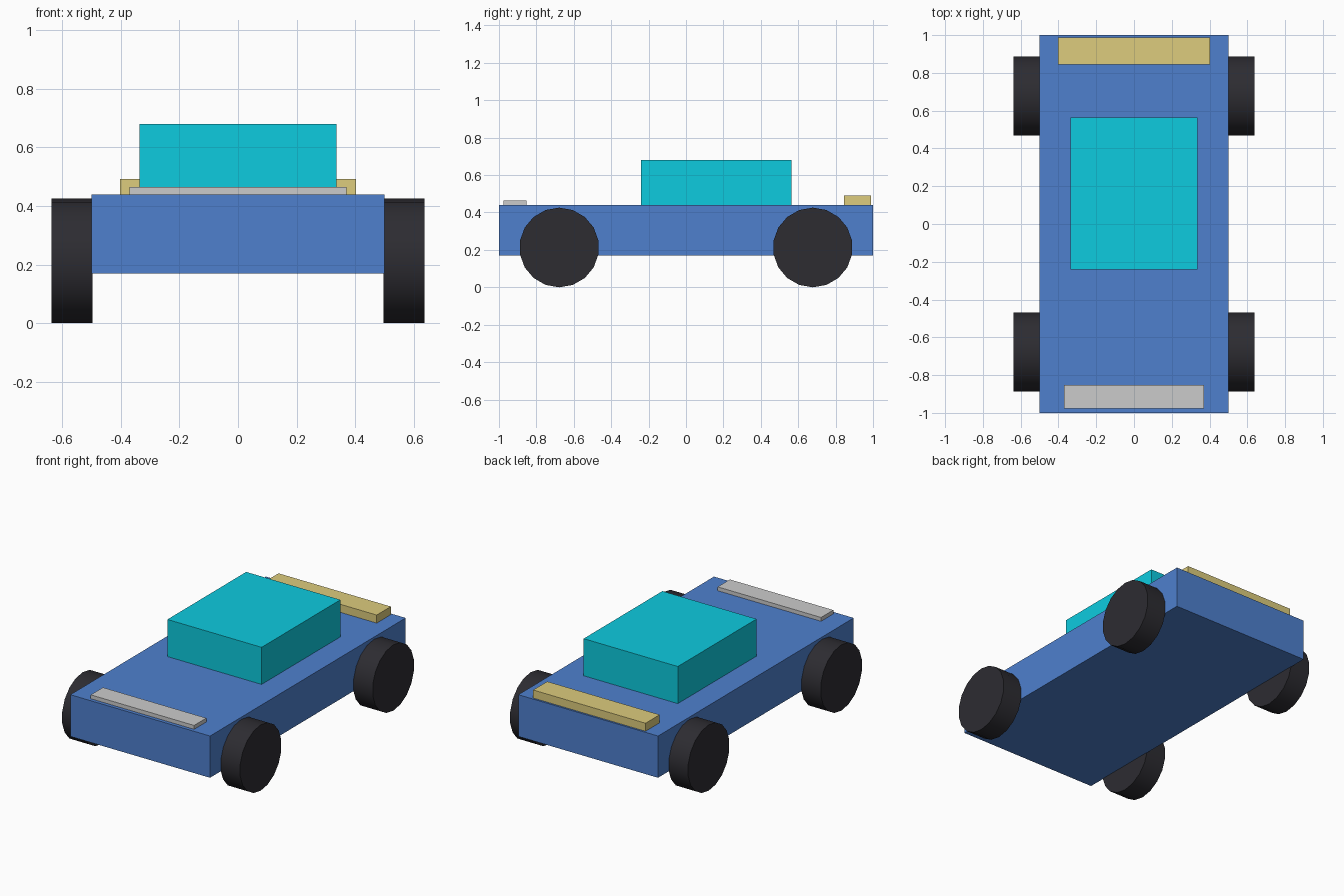
import bpy
from math import pi, radians

if "Cube" in bpy.data.objects:
    bpy.data.objects.remove(bpy.data.objects["Cube"])


def material(name, rgb):
    mat = bpy.data.materials.new(name)
    mat.diffuse_color = (*rgb, 1)
    mat.use_nodes = True
    mat.node_tree.nodes["Principled BSDF"].inputs["Base Color"].default_value = mat.diffuse_color
    return mat


def box(name, half_width, y0, y1, z0, z1, mat=None):
    bpy.ops.mesh.primitive_cube_add(size=1, location=(0, (y0 + y1) / 2, (z0 + z1) / 2))
    ob = bpy.context.object
    ob.name = name
    ob.scale = (2 * half_width, y1 - y0, z1 - z0)
    bpy.ops.object.transform_apply(location=False, rotation=False, scale=True)
    if mat:
        ob.data.materials.append(mat)
    return ob


def wheel(name, x, y, mat, radius=0.213, width=0.14):
    # Turned so that one vertex of the 18-sided rim points straight up
    bpy.ops.mesh.primitive_cylinder_add(vertices=18, radius=radius, depth=width,
                                        location=(x, y, radius), rotation=(pi / 2, 0, pi / 2))
    ob = bpy.context.object
    ob.name = name
    ob.data.materials.append(mat)
    bpy.ops.object.shade_smooth_by_angle(angle=radians(30))
    return ob


blue = material("body_blue", (0.077, 0.216, 0.617))
cyan = material("cabin_cyan", (0.004, 0.597, 0.738))
tan = material("rear_bar_tan", (0.723, 0.604, 0.205))
black = material("tyre_black", (0.026, 0.025, 0.031))

# Body and cabin
box("body", 0.5, -1.0, 1.0, 0.17, 0.44, blue)
box("cabin", 0.337, -0.24, 0.565, 0.44, 0.68, cyan)

# Raised bars on the bonnet and the tail
box("front_bar", 0.37, -0.977, -0.852, 0.44, 0.465)
box("rear_bar", 0.402, 0.844, 0.988, 0.44, 0.492, tan)

# Four wheels
for end, y in (("front", -0.678), ("rear", 0.678)):
    for side, x in (("left", -0.567), ("right", 0.567)):
        wheel(f"{end}_{side}_wheel", x, y, black)
